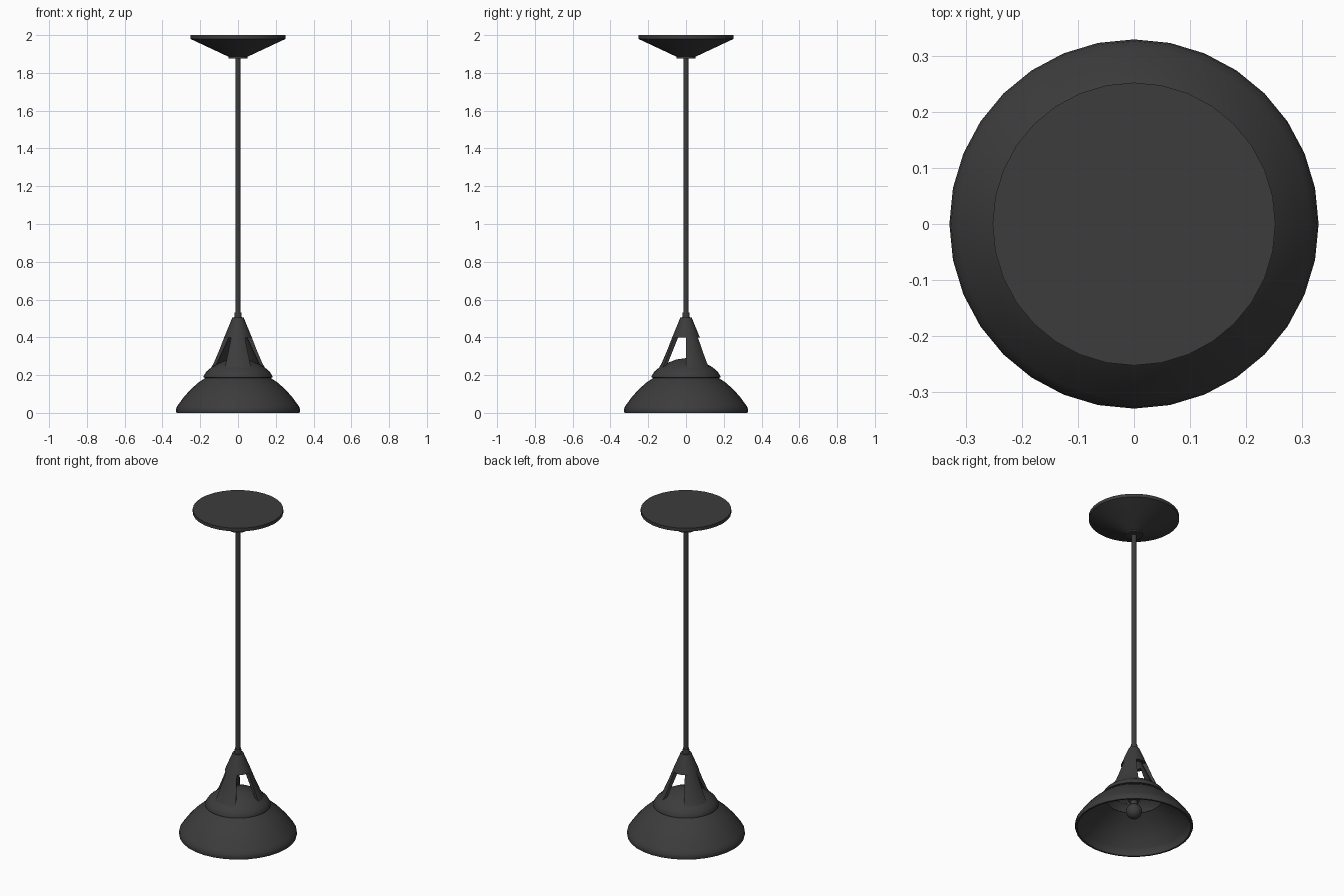
import bpy, bmesh, math

if "Cube" in bpy.data.objects:
    bpy.data.objects.remove(bpy.data.objects["Cube"])

SIDES = 32
black = bpy.data.materials.new("black_metal")
black.diffuse_color = (0.045, 0.045, 0.045, 1)
black.use_nodes = True
black.node_tree.nodes["Principled BSDF"].inputs["Base Color"].default_value = black.diffuse_color


def sweep(name, prof, start=0, angle=360, steps=SIDES, loop=False, smooth=35):
    """Turn an (r, z) profile about z; loop closes the profile itself."""
    bm = bmesh.new()
    full = angle == 360
    rings = []
    for i in range(steps if full else steps + 1):
        a = math.radians(start + angle * i / steps)
        rings.append([bm.verts.new((r * math.cos(a), r * math.sin(a), z)) for r, z in prof])
    n = len(prof)
    for i in range(steps):
        p, q = rings[i], rings[(i + 1) % len(rings)]
        for j in range(n if loop else n - 1):
            k = (j + 1) % n
            bm.faces.new((p[j], q[j], q[k], p[k]))
    if not full:
        bm.faces.new(rings[0])
        bm.faces.new(rings[-1])
    bmesh.ops.remove_doubles(bm, verts=bm.verts, dist=1e-5)
    bmesh.ops.recalc_face_normals(bm, faces=bm.faces)
    me = bpy.data.meshes.new(name)
    bm.to_mesh(me)
    bm.free()
    ob = bpy.data.objects.new(name, me)
    bpy.context.collection.objects.link(ob)
    me.materials.append(black)
    bpy.ops.object.select_all(action='DESELECT')
    ob.select_set(True)
    bpy.context.view_layer.objects.active = ob
    bpy.ops.object.shade_smooth_by_angle(angle=math.radians(smooth))
    return ob


# ceiling canopy and rod
sweep("canopy", [(0, 2), (0.252, 2), (0.252, 1.98), (0.06, 1.89), (0.05, 1.886),
                 (0.05, 1.877), (0, 1.877)])
sweep("rod", [(0, 1.89), (0.014, 1.89), (0.014, 0.5), (0, 0.5)], steps=16)
sweep("rod_collar", [(0, 0.532), (0.018, 0.532), (0.02, 0.505), (0.02, 0.49), (0, 0.49)], steps=16)

# solid tip of the cone, above the windows
sweep("cone_tip", [(0, 0.505), (0.03, 0.505), (0.036, 0.49), (0.073, 0.4),
                   (0.048, 0.4), (0.02, 0.47), (0, 0.47)])

# three curved struts with open windows between them
strut = [(0.073, 0.4), (0.1, 0.33), (0.13, 0.26), (0.15, 0.228),
         (0.135, 0.228), (0.113, 0.26), (0.08, 0.33), (0.048, 0.4)]
for i in range(3):
    sweep(f"strut_{i + 1}", strut, 120 * i, 60, 6, loop=True)

# dome below the struts, with a lip around its foot
sweep("dome", [(0, 0.29), (0.05, 0.283), (0.1, 0.264), (0.14, 0.242), (0.168, 0.218),
               (0.182, 0.195), (0.182, 0.187), (0.165, 0.184), (0.158, 0.205),
               (0.13, 0.235), (0.095, 0.255), (0.05, 0.272), (0, 0.278)])

# open shade, outside then inside
sweep("shade", [(0.165, 0.19), (0.21, 0.16), (0.25, 0.125), (0.285, 0.086), (0.313, 0.048),
                (0.326, 0.03), (0.329, 0.012), (0.326, 0), (0.316, 0), (0.314, 0.028),
                (0.303, 0.045), (0.276, 0.082), (0.242, 0.118), (0.203, 0.15), (0.155, 0.182)],
      loop=True)

# bulb and its socket
sweep("socket", [(0, 0.28), (0.03, 0.28), (0.03, 0.17), (0.022, 0.165), (0.022, 0.13), (0, 0.13)], steps=16)
ball = [(0.045 * math.sin(math.pi * i / 10), 0.105 + 0.045 * math.cos(math.pi * i / 10)) for i in range(11)]
sweep("bulb", ball, steps=20)
